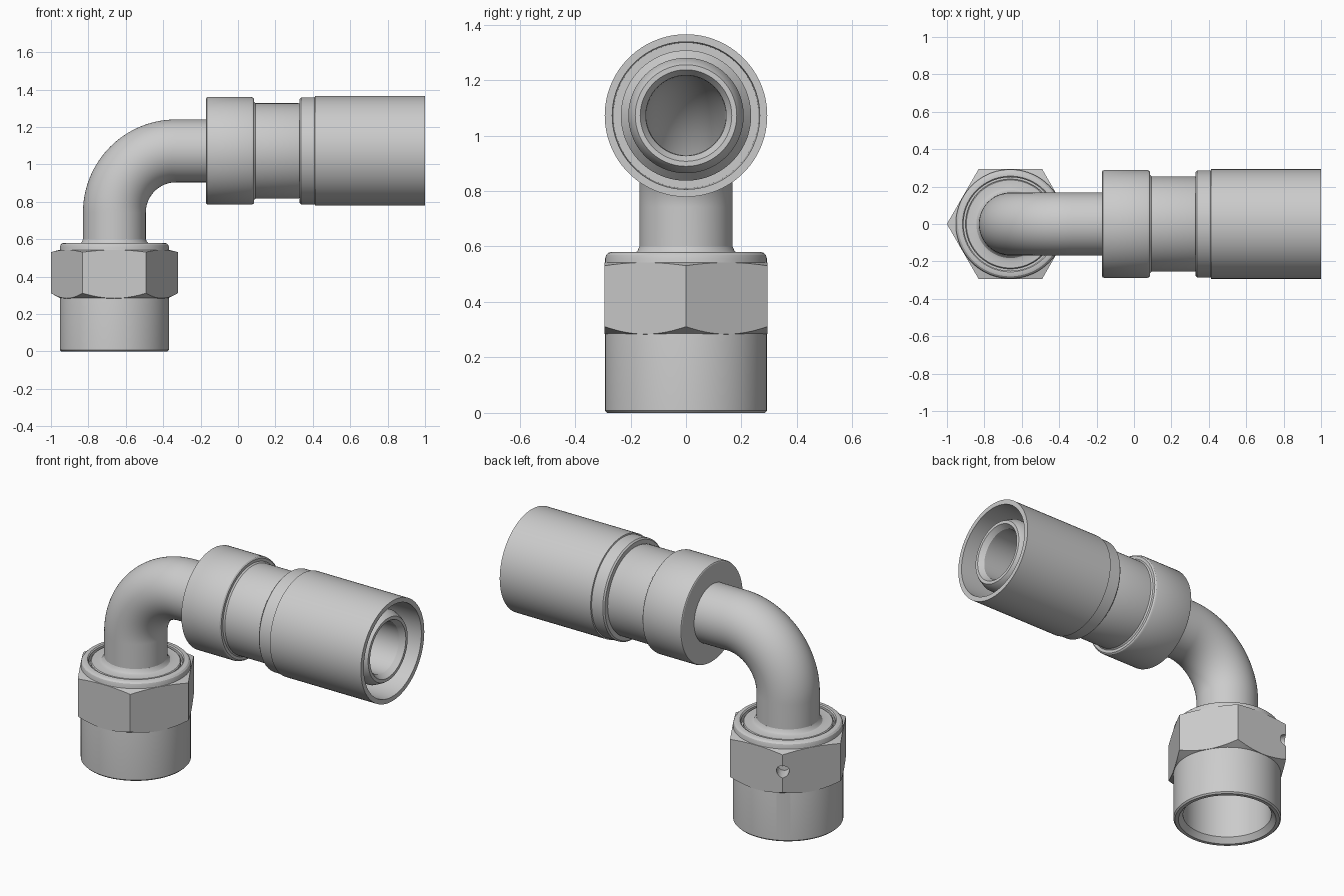
import bpy, bmesh, math
from mathutils import Vector

if "Cube" in bpy.data.objects:
    bpy.data.objects.remove(bpy.data.objects["Cube"])

CX, CZ = -0.661, 1.072      # vertical axis of the nut, height of the hose axis
SEG = 96


def finish(name, rings, wrap=True, angle=28):
    """Skin a list of equal-length closed rings into one object."""
    bm = bmesh.new()
    vs = [[bm.verts.new(p) for p in ring] for ring in rings]
    n = len(vs[0])
    for i in range(len(vs) if wrap else len(vs) - 1):
        a, b = vs[i], vs[(i + 1) % len(vs)]
        for j in range(n):
            k = (j + 1) % n
            bm.faces.new((a[j], a[k], b[k], b[j]))
    bmesh.ops.recalc_face_normals(bm, faces=bm.faces)
    me = bpy.data.meshes.new(name)
    bm.to_mesh(me)
    bm.free()
    ob = bpy.data.objects.new(name, me)
    bpy.context.collection.objects.link(ob)
    smooth(ob, angle)
    return ob


def smooth(ob, angle=28):
    bpy.ops.object.select_all(action='DESELECT')
    ob.select_set(True)
    bpy.context.view_layer.objects.active = ob
    bpy.ops.object.shade_smooth_by_angle(angle=math.radians(angle))


def lathe(name, profile, axis):
    """Revolve a closed (radius, position) profile about the nut or hose axis."""
    rings = []
    for r, h in profile:
        ring = []
        for j in range(SEG):
            t = 2 * math.pi * j / SEG
            c, s = r * math.cos(t), r * math.sin(t)
            ring.append((CX + c, s, h) if axis == 'Z' else (h, c, CZ + s))
        rings.append(ring)
    return finish(name, rings)


# Swivel nut body with bore and rounded top rim
lathe("nut_body", [
    (.265, 0), (.284, 0), (.292, .008), (.292, .555), (.288, .569), (.280, .577),
    (.269, .58), (.256, .58), (.250, .574), (.250, .54), (.145, .54),
    (.145, .42), (.24, .36), (.24, .03)], 'Z')

# Hexagon band, its corners cut back by cone chamfers
AP = .294
cols = []
for j in range(SEG):
    t = 2 * math.pi * j / SEG
    phi = t % (math.pi / 3) - math.pi / 6
    cols.append((t, AP / math.cos(phi)))
levels = [
    (lambda r: .28, lambda r: .28),
    (lambda r: r, lambda r: .284 + (r - AP) * .6),
    (lambda r: r, lambda r: .542 - (r - AP) * .25),
    (lambda r: .28, lambda r: .546)]
hexa = finish("nut_hexagon", [
    [(CX + fr(r) * math.cos(t), fr(r) * math.sin(t), fz(r)) for t, r in cols]
    for fr, fz in levels], angle=12)

# Small wire hole drilled in one hexagon flat
d = Vector((math.cos(math.radians(90)), 1, 0))
d = Vector((-.5, math.sqrt(3) / 2, 0))
bpy.ops.mesh.primitive_cylinder_add(
    vertices=32, radius=.034, depth=.1,
    location=Vector((CX, 0, .43)) + d * AP,
    rotation=d.to_track_quat('Z', 'Y').to_euler())
drill = bpy.context.object
drill.name = "wire_hole_cutter"
for ob in (hexa, bpy.data.objects["nut_body"]):
    m = ob.modifiers.new("hole", 'BOOLEAN')
    m.operation, m.solver, m.object = 'DIFFERENCE', 'EXACT', drill
    bpy.context.view_layer.objects.active = ob
    bpy.ops.object.select_all(action='DESELECT')
    ob.select_set(True)
    bpy.ops.object.modifier_apply(modifier=m.name)
bpy.data.objects.remove(drill)

# Flange around the foot of the elbow
lathe("elbow_flange", [
    (.16, .53), (.240, .53), (.240, .568), (.235, .573), (.195, .573),
    (.182, .577), (.174, .586), (.168, .60), (.16, .60)], 'Z')

# Bent tube: vertical leg, quarter bend, horizontal leg
R, RO, RI = .33, .168, .143
path = [(Vector((CX, 0, .42)), 0)]
for i in range(33):
    a = math.pi / 2 * i / 32
    path.append((Vector((CX + R - R * math.cos(a), 0, CZ - R + R * math.sin(a))), a))
path.append((Vector((-.10, 0, CZ)), math.pi / 2))


def section(p, a, r):
    n = Vector((-math.cos(a), 0, math.sin(a)))
    return [p + r * (n * math.cos(t) + Vector((0, 1, 0)) * math.sin(t))
            for t in (2 * math.pi * j / 64 for j in range(64))]


finish("elbow_tube", [section(p, a, RO) for p, a in path]
       + [section(p, a, RI) for p, a in reversed(path)])

# Crimped ferrule: collar, neck, shoulder and long open sleeve
lathe("ferrule_sleeve", [
    (.145, -.17), (.280, -.17), (.285, -.167), (.288, -.16), (.288, .07),
    (.285, .08), (.278, .086), (.262, .086), (.255, .094), (.255, .322),
    (.252, .33), (.278, .33), (.286, .338), (.286, .41), (.293, .412),
    (.293, 1.0), (.266, 1.0), (.262, .45), (.145, .45)], 'X')

# Hose nipple inside the sleeve
lathe("hose_nipple", [
    (.143, -.12), (.16, -.12), (.16, .44), (.235, .44), (.235, .80), (.208, .83),
    (.208, .92), (.190, .96), (.183, .97), (.165, .97), (.145, .94)], 'X')
